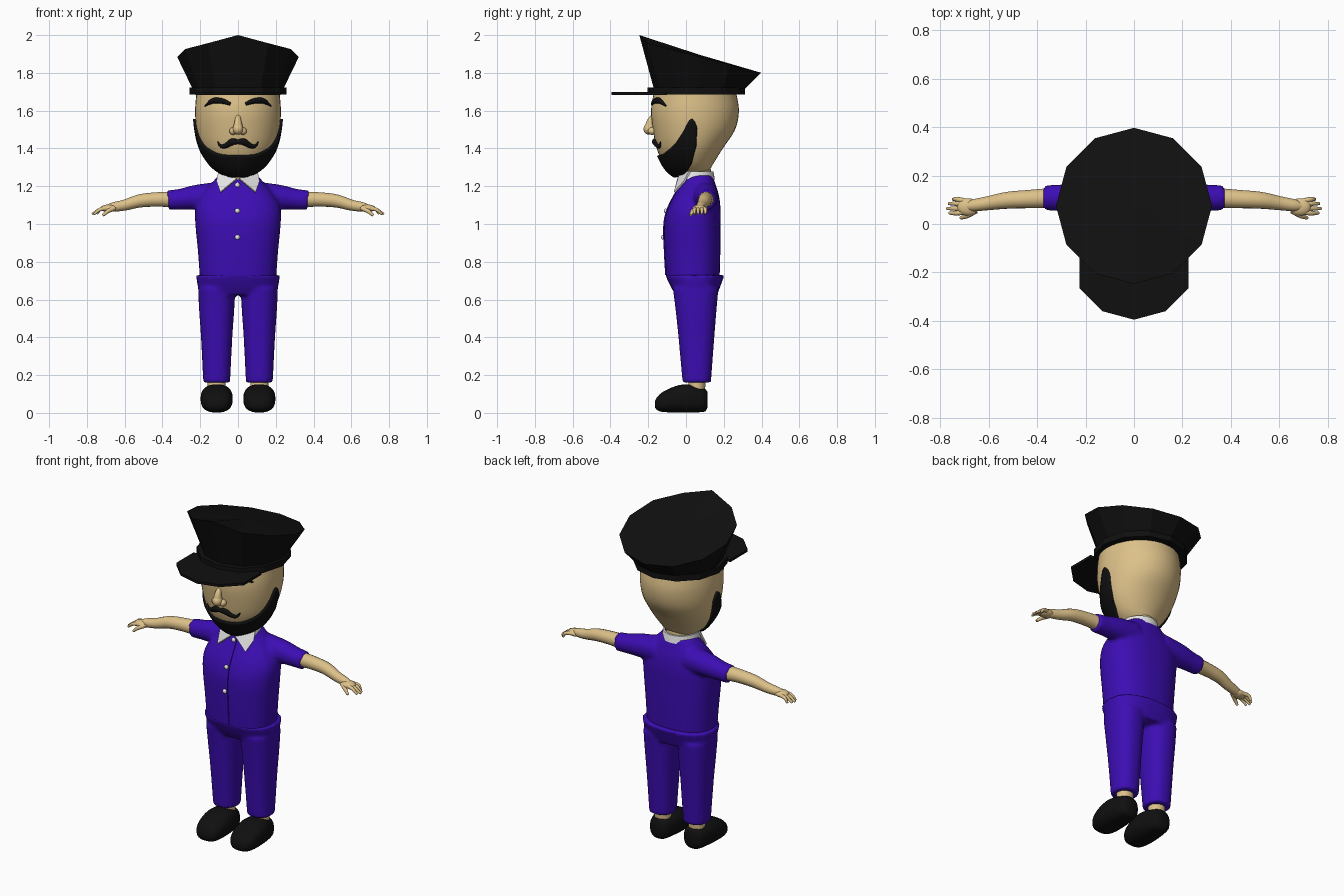
import bpy, bmesh
from math import sin, cos, asin, pi, radians, copysign
from mathutils import Vector

if "Cube" in bpy.data.objects:
    bpy.data.objects.remove(bpy.data.objects["Cube"])

def material(name, rgb):
    m = bpy.data.materials.new(name)
    m.use_nodes = True
    m.diffuse_color = (*rgb, 1)
    bsdf = next(n for n in m.node_tree.nodes if n.type == 'BSDF_PRINCIPLED')
    bsdf.inputs["Base Color"].default_value = (*rgb, 1)
    return m

SKIN = material("skin", (0.72, 0.53, 0.25))
PURPLE = material("purple_cloth", (0.045, 0.004, 0.45))
BLACK = material("black", (0.005, 0.005, 0.005))
WHITE = material("white", (0.8, 0.8, 0.8))

def part(name, mat, build, angle=40, side=1):
    """Make one object; side -1 gives its mirror image, angle 0 flat faces."""
    bm = bmesh.new()
    build(bm)
    bmesh.ops.scale(bm, vec=(side, 1, 1), verts=bm.verts)
    bmesh.ops.recalc_face_normals(bm, faces=bm.faces)
    me = bpy.data.meshes.new(name)
    bm.to_mesh(me)
    bm.free()
    me.materials.append(mat)
    ob = bpy.data.objects.new(name, me)
    bpy.context.collection.objects.link(ob)
    if angle:
        bpy.ops.object.select_all(action='DESELECT')
        ob.select_set(True)
        bpy.context.view_layer.objects.active = ob
        bpy.ops.object.shade_smooth_by_angle(angle=radians(angle))
    return ob

def pair(name, mat, build, angle=40):
    return [part("left_" + name, mat, build, angle), part("right_" + name, mat, build, angle, -1)]

def mirrored(bm):
    bmesh.ops.mirror(bm, geom=bm.verts[:] + bm.edges[:] + bm.faces[:], axis='X', merge_dist=-1)

def thicken(ob, amount):
    m = ob.modifiers.new("thickness", 'SOLIDIFY')
    m.thickness, m.offset = amount, 0

def blend(ob):
    """Fuse overlapping lofts into one soft garment."""
    m = ob.modifiers.new("fuse", 'REMESH')
    m.mode, m.voxel_size, m.use_smooth_shade = 'VOXEL', 0.011, True
    m = ob.modifiers.new("soften", 'SMOOTH')
    m.factor, m.iterations = 0.5, 4

def skin_rows(bm, rows, closed=True, caps=True):
    """Bridge rows of points with quads."""
    vs = [[bm.verts.new(p) for p in r] for r in rows]
    n = len(rows[0])
    for a, b in zip(vs, vs[1:]):
        for i in range(n if closed else n - 1):
            j = (i + 1) % n
            bm.faces.new((a[i], a[j], b[j], b[i]))
    if caps:
        bm.faces.new(vs[0])
        bm.faces.new(vs[-1])
    return vs

def spline(table, t):
    """Smooth interpolation of table rows keyed on their first column."""
    i = max(k for k in range(len(table) - 1) if k == 0 or table[k][0] <= t)
    a, b = table[i], table[i + 1]
    p, q = table[max(i - 1, 0)], table[min(i + 2, len(table) - 1)]
    h = b[0] - a[0]
    u = (t - a[0]) / h
    return [(2*u**3 - 3*u*u + 1) * a[c] + (u**3 - 2*u*u + u) * h * (b[c] - p[c]) / (b[0] - p[0])
            + (3*u*u - 2*u**3) * b[c] + (u**3 - u*u) * h * (q[c] - a[c]) / (q[0] - a[0])
            for c in range(1, len(a))]

def steps(a, b, n):
    return [a + (b - a) * i / n for i in range(n + 1)]

def ring(c, u, v, p=2, n=32):
    """Superellipse around c with half axes u and v."""
    f = lambda s: copysign(abs(s) ** (2 / p), s)
    return [Vector(c) + Vector(u) * f(cos(2*pi*i/n)) + Vector(v) * f(sin(2*pi*i/n))
            for i in range(n)]

def tube(bm, pts, n=16, per=6):
    """Round tube through (x, y, z, radius) points."""
    tab = [(i, *p) for i, p in enumerate(pts)]
    smp = [spline(tab, t) for t in steps(0, len(pts) - 1, per * (len(pts) - 1))]
    rows = []
    for i, s in enumerate(smp):
        d = Vector(smp[min(i + 1, len(smp) - 1)][:3]) - Vector(smp[max(i - 1, 0)][:3])
        u = d.cross((0.1, 1, 0.1)).normalized()
        rows.append(ring(s[:3], u * s[3], d.cross(u).normalized() * s[3], n=n))
    skin_rows(bm, rows)

def body(bm, table, x=0, p=2.4, n=20):
    """Upright loft from (z, half width, front y, back y) rows."""
    rows = []
    for z in steps(table[0][0], table[-1][0], n):
        w, f, b = spline(table, z)
        rows.append(ring((x, (f + b) / 2, z), (w, 0, 0), (0, (b - f) / 2, 0), p))
    skin_rows(bm, rows)

def ball(bm, c, r):
    v = bmesh.ops.create_uvsphere(bm, u_segments=20, v_segments=12, radius=1)["verts"]
    bmesh.ops.scale(bm, vec=r, verts=v)
    bmesh.ops.translate(bm, vec=c, verts=v)

# Head: egg of (z, half width, front depth, back depth) rows, and neck
HEAD = [(1.25, .05, .08, .05), (1.28, .10, .12, .09), (1.32, .145, .15, .115),
        (1.4, .195, .185, .165), (1.5, .22, .205, .23), (1.6, .227, .215, .25), (1.7, .22, .2, .235)]

def head_point(a, z):
    w, f, b = spline(HEAD, z)
    return Vector((w * sin(a), .03 - (f if cos(a) > 0 else b) * cos(a), z))

def on_face(x, z, r):
    return (*head_point(asin(x / spline(HEAD, z)[0]), z), r)

part("head", SKIN, lambda b: skin_rows(b, [
    [head_point(2*pi*i/40, z) for i in range(40)] for z in steps(1.25, 1.7, 24)]))
part("neck", SKIN, lambda b: body(b, [(1.2, .08, -.02, .135), (1.31, .08, -.02, .13)], p=2, n=3))

def nose(b):
    tube(b, [(0, -.17, 1.575, .012), (0, -.19, 1.54, .019), (0, -.193, 1.505, .028)])
    ball(b, (0, -.195, 1.503), (.028, .03, .03))
    for s in (-1, 1):
        ball(b, (s * .026, -.18, 1.492), (.02, .022, .02))
part("nose", SKIN, nose, 60)

# Facial hair: beard edges are (degrees from front, lower z, upper z)
EDGE = [(0, 1.255, 1.365), (30, 1.257, 1.37), (50, 1.262, 1.395), (65, 1.27, 1.43),
        (78, 1.285, 1.49), (86, 1.31, 1.545), (92, 1.34, 1.555), (97, 1.42, 1.51)]
thicken(part("beard", BLACK, lambda b: skin_rows(b, [
    [head_point(radians(d), z) for z in steps(*spline(EDGE, abs(d)), 12)]
    for d in steps(-97, 97, 64)], closed=False, caps=False), 60), 0.024)
pair("moustache", BLACK, lambda b: tube(b, [
    on_face(0, 1.435, .012), on_face(.03, 1.435, .018), on_face(.065, 1.414, .013),
    on_face(.09, 1.413, .009), on_face(.108, 1.435, .003)]), 60)
pair("eyebrow", BLACK, lambda b: tube(b, [
    on_face(.04, 1.635, .008), on_face(.08, 1.65, .014),
    on_face(.13, 1.652, .015), on_face(.175, 1.625, .004)]), 60)

# Cap: twelve-sided band, flared crown with a raised front, flat peak
def dodecagon(y, r, z):
    return [(r * sin(pi*i/6), y - r * cos(pi*i/6), z) for i in range(12)]

def crown(b):
    rim = [(x, y, 1.904 - .26 * y) for x, y, z in dodecagon(.075, .322, 0)]
    rim[0] = (*rim[0][:2], 2.0)
    top = skin_rows(b, [dodecagon(.07, .24, 1.715), rim], caps=False)[1]
    hub = b.verts.new((0, .075, 1.895))
    for i in range(12):
        b.faces.new((top[i], top[(i + 1) % 12], hub))

peak = [(0, -.395), (.13, -.36), (.225, -.265), (.225, -.1)]
peak += [(-x, y) for x, y in peak[:0:-1]]
part("cap_band", BLACK, lambda b: skin_rows(b, [dodecagon(.055, .258, z) for z in (1.685, 1.722)]), 0)
part("cap_crown", BLACK, crown, 0)
part("cap_peak", BLACK, lambda b: skin_rows(b, [[(*q, z) for q in peak] for z in (1.683, 1.698)]), 0)

# Shirt with short sleeves, placket and buttons
TORSO = [(.71, .202, -.105, .178), (.85, .212, -.113, .182), (1.0, .226, -.116, .183),
         (1.08, .226, -.098, .183), (1.15, .195, -.064, .175), (1.2, .155, -.035, .16),
         (1.26, .10, -.01, .14)]
def shirt(b):
    tube(b, [(.1, .1, 1.15, .075), (.22, .106, 1.142, .066), (.3, .108, 1.132, .056),
             (.372, .108, 1.126, .052)])
    mirrored(b)
    body(b, TORSO)
blend(part("shirt", PURPLE, shirt))
part("shirt_placket", PURPLE, lambda b: skin_rows(b, [
    [(x, spline(TORSO, z)[1] - d, z) for x, d in ((-.017, -.01), (-.015, .004), (.015, .004), (.017, -.01))]
    for z in steps(.73, 1.23, 20)], closed=False, caps=False))
for level, z in (("lower", .93), ("middle", 1.07), ("upper", 1.207)):
    part(level + "_button", WHITE,
         lambda b: ball(b, (-.003, spline(TORSO, z)[1] - .006, z), (.013, .009, .013)))

# Collar: pointed flaps and a band behind the neck
for flap in pair("collar_flap", WHITE, lambda b: b.faces.new([b.verts.new(p) for p in (
        (.005, -.042, 1.24), (.092, -.06, 1.168), (.112, -.008, 1.225),
        (.102, .02, 1.278), (.06, -.03, 1.268))]), 0):
    thicken(flap, 0.01)
part("collar_band", WHITE, lambda b: skin_rows(b, [
    [(r * sin(a), .045 - r * cos(a), z) for a in steps(.35*pi, 1.65*pi, 24)]
    for r, z in ((.108, 1.235), (.1, 1.278), (.09, 1.278))], closed=False, caps=False))

# Arms and hands
pair("arm", SKIN, lambda b: tube(b, [
    (.34, .107, 1.13, .042), (.43, .103, 1.13, .038), (.52, .098, 1.122, .035),
    (.6, .086, 1.1, .029), (.66, .077, 1.09, .025), (.69, .072, 1.085, .018)]))

def hand(b):
    ball(b, (.685, .07, 1.083), (.045, .036, .02))
    for y, x in ((.102, .747), (.084, .765), (.064, .772), (.045, .762)):
        tube(b, [(.69, .021 + y * .7, 1.083, .012), (.73, y, 1.077, .01), (x, y, 1.052, .006)], 10, 4)
    tube(b, [(.655, .055, 1.085, .014), (.69, .034, 1.067, .011), (.715, .025, 1.045, .007)], 10, 4)
pair("hand", SKIN, hand, 60)

# Trousers, ankles and shoes
def trousers(b):
    body(b, [(.16, .071, -.018, .132), (.4, .083, -.04, .15), (.56, .094, -.057, .163),
             (.66, .098, -.07, .172)], x=.113, p=2.3)
    mirrored(b)
    body(b, [(.625, .195, -.055, .165), (.67, .213, -.082, .182), (.73, .222, -.11, .204)], n=8)
blend(part("trousers", PURPLE, trousers))
pair("ankle", SKIN, lambda b: body(b, [(.1, .048, .01, .1), (.2, .048, .015, .105)], .113, 2, 2))

SHOE = [(-.165, .03, .03, .06), (-.15, .058, .012, .088), (-.11, .078, .004, .118),
        (-.04, .085, .002, .146), (.02, .08, .002, .15), (.08, .066, .004, .135),
        (.105, .052, .01, .125), (.115, .03, .03, .11)]
def shoe(b):
    sections = [(y, *spline(SHOE, y)) for y in steps(-.165, .115, 24)]
    skin_rows(b, [ring((.113, y, (lo + hi) / 2), (w, 0, 0), (0, 0, (hi - lo) / 2), 2.5)
                  for y, w, lo, hi in sections])
pair("shoe", BLACK, shoe, 60)
